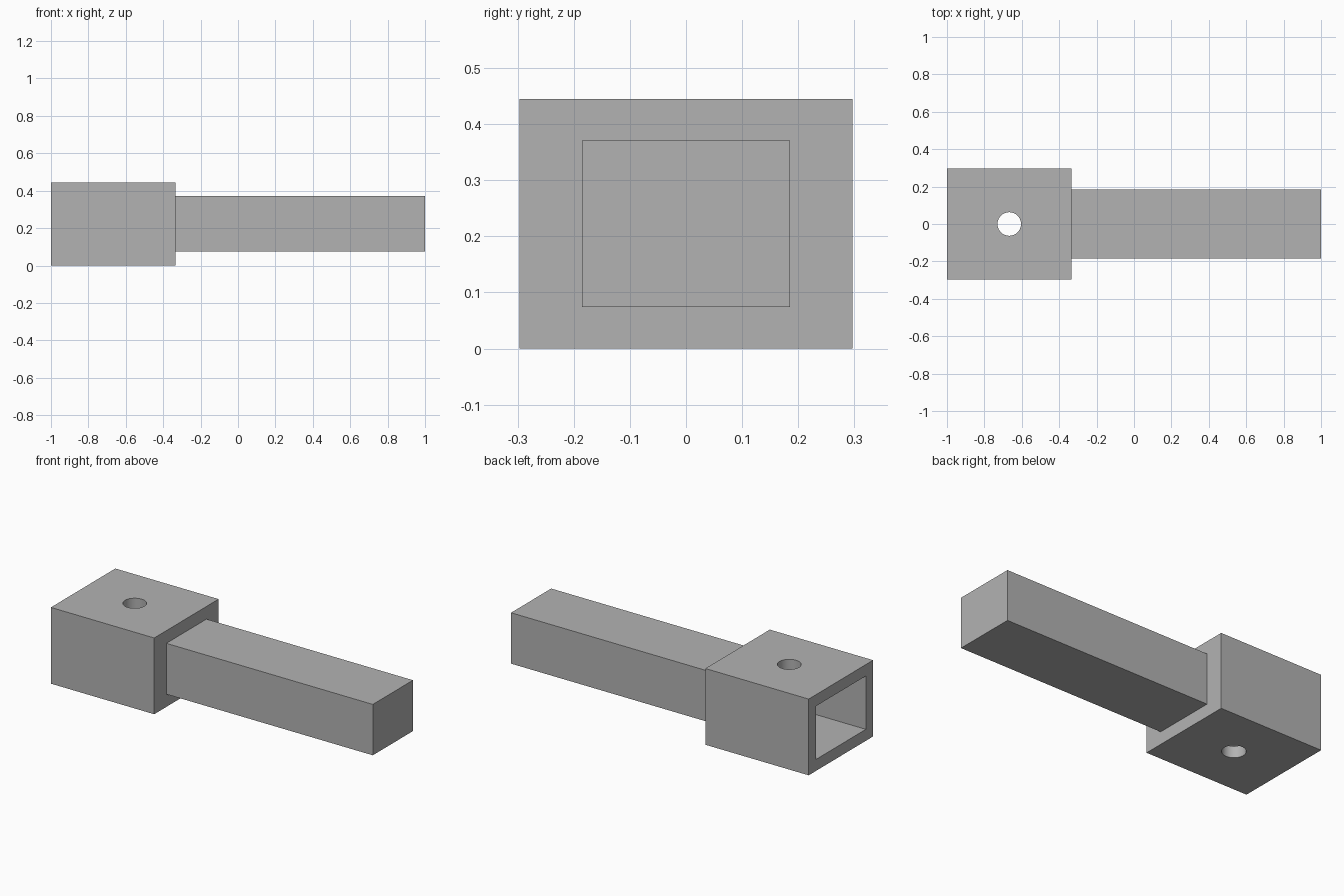
import bpy

cube = bpy.data.objects.get("Cube")
if cube:
    bpy.data.objects.remove(cube, do_unlink=True)

GREY = (0.45, 0.45, 0.45, 1.0)
metal = bpy.data.materials.new("plain grey")
metal.use_nodes = True
metal.diffuse_color = GREY
metal.node_tree.nodes["Principled BSDF"].inputs["Base Color"].default_value = GREY


def box(name, x, y, z):
    """Axis-aligned block from (min, max) ranges."""
    ranges = (x, y, z)
    bpy.ops.mesh.primitive_cube_add(size=1, location=[(a + b) / 2 for a, b in ranges])
    ob = bpy.context.object
    ob.name = name
    ob.scale = [b - a for a, b in ranges]
    bpy.ops.object.transform_apply(location=False, rotation=False, scale=True)
    ob.data.materials.append(metal)
    return ob


def cut(target, cutter):
    """Subtract a hidden cutter from the target."""
    mod = target.modifiers.new(cutter.name, "BOOLEAN")
    mod.operation = "DIFFERENCE"
    mod.solver = "EXACT"
    mod.object = cutter
    cutter.hide_render = True
    cutter.hide_set(True)


# Socket block and solid bar
step = -0.333
half_width, height, wall = 0.297, 0.445, 0.067
socket = box("socket", (-1, step), (-half_width, half_width), (0, height))
bar = box("bar", (step, 1), (-0.185, 0.185), (0.074, 0.371))

# Rectangular pocket open at the end of the socket
inner = half_width - wall
pocket = box("pocket_cutter", (-1.1, step - wall), (-inner, inner), (wall, height - wall))

# Round pin hole through the top and bottom walls
bpy.ops.mesh.primitive_cylinder_add(vertices=48, radius=0.063, depth=1,
                                    location=(-0.667, 0, height / 2))
pin_hole = bpy.context.object
pin_hole.name = "pin_hole_cutter"
pin_hole.data.materials.append(metal)
for face in pin_hole.data.polygons:
    face.use_smooth = abs(face.normal.z) < 0.5

cut(socket, pocket)
cut(socket, pin_hole)

# Bake the cuts and keep the hole rims sharp
bpy.ops.object.select_all(action="DESELECT")
socket.select_set(True)
bpy.context.view_layer.objects.active = socket
for mod in list(socket.modifiers):
    bpy.ops.object.modifier_apply(modifier=mod.name)
bpy.ops.object.shade_smooth_by_angle(angle=0.6)
for cutter in (pocket, pin_hole):
    bpy.data.objects.remove(cutter, do_unlink=True)
